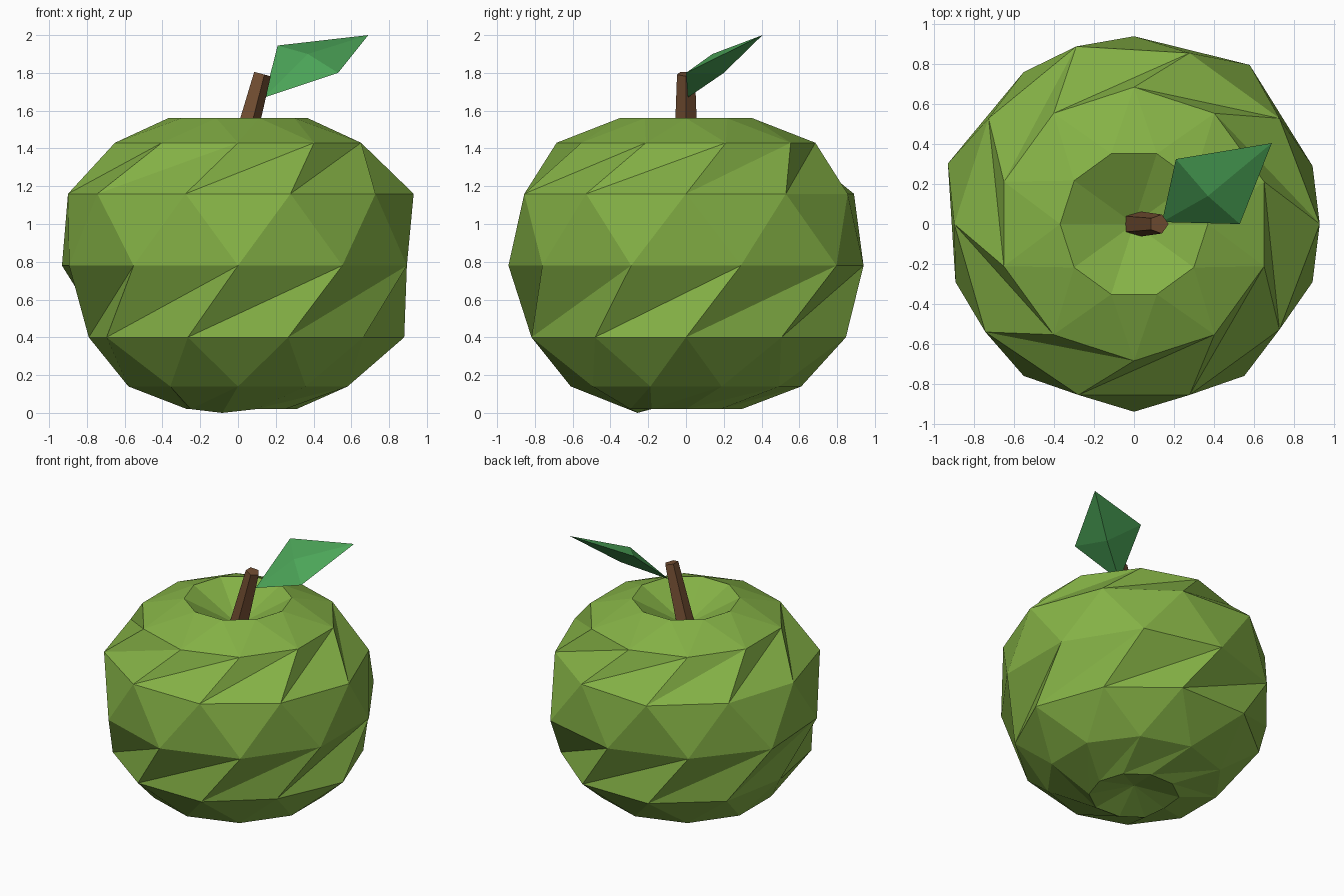
import bpy, bmesh, math
from mathutils import Vector

if "Cube" in bpy.data.objects:
    bpy.data.objects.remove(bpy.data.objects["Cube"])


def material(name, rgb):
    m = bpy.data.materials.new(name)
    m.diffuse_color = (*rgb, 1)
    m.use_nodes = True
    m.node_tree.nodes["Principled BSDF"].inputs["Base Color"].default_value = m.diffuse_color
    return m


def build(name, verts, faces, mat):
    me = bpy.data.meshes.new(name)
    me.from_pydata([tuple(v) for v in verts], [], faces)
    me.materials.append(mat)
    bm = bmesh.new()
    bm.from_mesh(me)
    bmesh.ops.recalc_face_normals(bm, faces=bm.faces)
    bm.to_mesh(me)
    bm.free()
    ob = bpy.data.objects.new(name, me)
    bpy.context.collection.objects.link(ob)
    return ob


green = material("apple green", (0.235, 0.445, 0.061))
brown = material("stem brown", (0.17, 0.076, 0.032))
leaf_green = material("leaf green", (0.072, 0.376, 0.098))

# Apple body: ten-sided rings, every second one turned half a step,
# with a few hand-nudged radii {index: radius}
N = 10
rings = [  # z, radius, half-step turn, nudges
    (0.02, 0.31, 0, {5: 0.27, 7: 0.27}),
    (0.14, 0.61, 1, {}),
    (0.40, 0.86, 0, {0: 0.88, 2: 0.89, 3: 0.89, 5: 0.79, 9: 0.82}),
    (0.78, 0.94, 1, {1: 0.985, 4: 0.98}),
    (1.16, 0.90, 0, {0: 0.93, 3: 0.935, 6: 0.92}),
    (1.43, 0.685, 1, {}),
    (1.56, 0.37, 0, {}),
]
verts = [Vector((0, 0, 0.10))]
for z, r, half, nudge in rings:
    for i in range(N):
        a = math.tau * (i + half / 2) / N
        k = nudge.get(i, r)
        verts.append(Vector((k * math.cos(a), k * math.sin(a), z)))
verts[1 + 7].z = 0.0
verts.append(Vector((0, 0, 1.36)))
top = len(verts) - 1
faces = []
for i in range(N):
    j = (i + 1) % N
    faces.append((0, 1 + j, 1 + i))
    for k in range(len(rings) - 1):
        lo, hi = 1 + k * N, 1 + (k + 1) * N
        faces += [(lo + i, lo + j, hi + j), (lo + i, hi + j, hi + i)]
    last = 1 + (len(rings) - 1) * N
    faces.append((last + i, last + j, top))
build("apple_body", verts, faces, green)

# Stem: leaning five-sided tapered stick
base, tip = Vector((0.0, 0, 1.33)), Vector((0.125, 0, 1.795))
axis = (tip - base).normalized()
side = Vector((0, 1, 0))
out = side.cross(axis)
sv = []
for c, r in ((base, 0.068), (tip, 0.05)):
    for i in range(5):
        a = math.tau * i / 5
        sv.append(c + r * (out * math.cos(a) + side * math.sin(a)))
sf = [(i, (i + 1) % 5, 5 + (i + 1) % 5, 5 + i) for i in range(5)]
sf += [(4, 3, 2, 1, 0), (5, 6, 7, 8, 9)]
build("stem", sv, sf, brown)

# Leaf: four-cornered outline with raised centre above and a fold below
lv = [(0.14, 0.01, 1.67), (0.53, 0.0, 1.80), (0.69, 0.405, 2.0), (0.21, 0.325, 1.945),
      (0.37, 0.14, 1.90), (0.41, 0.20, 1.80)]
lf = []
for i in range(4):
    j = (i + 1) % 4
    lf += [(i, j, 4), (j, i, 5)]
build("leaf", lv, lf, leaf_green)
